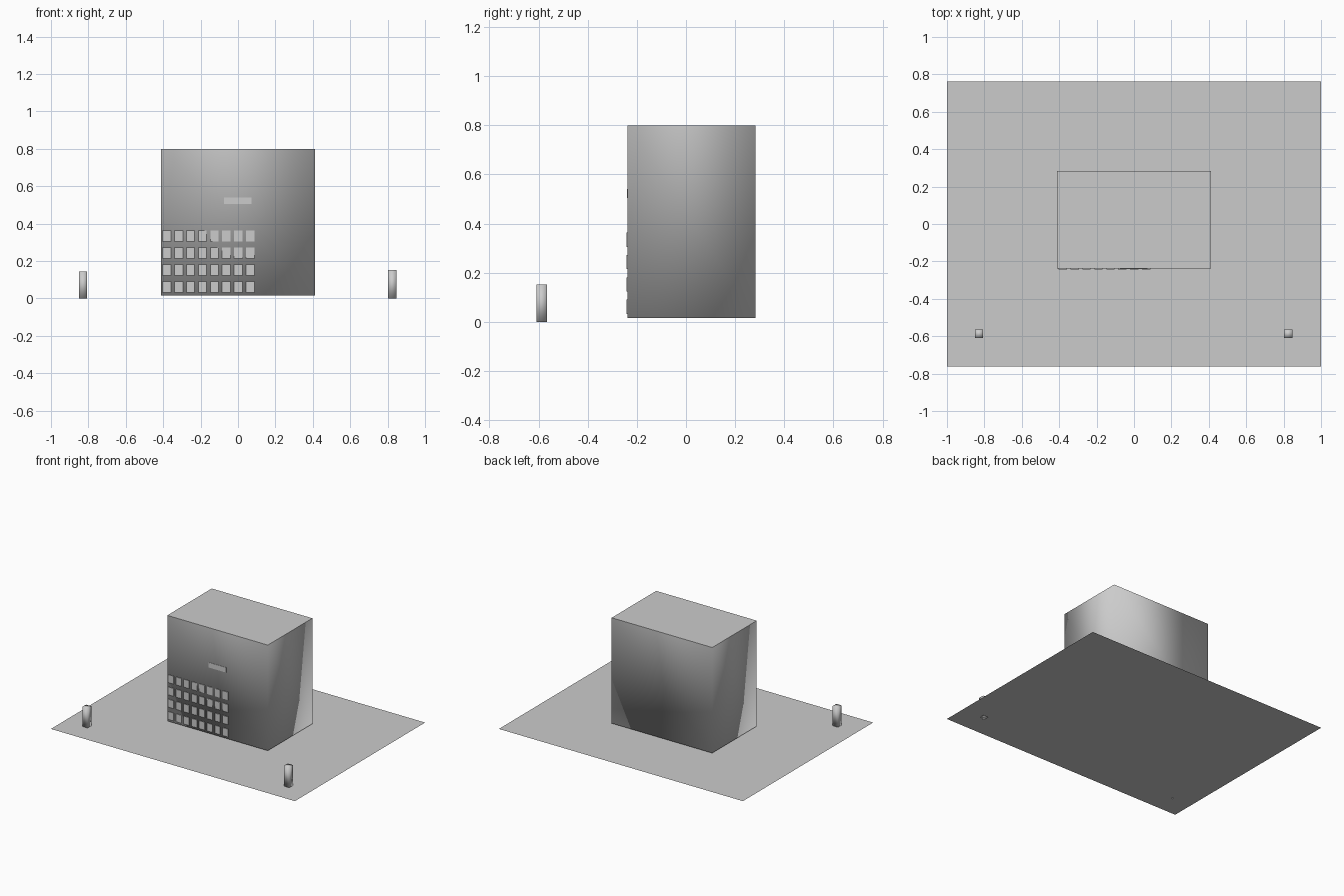
import bpy, bmesh

if "Cube" in bpy.data.objects:
    bpy.data.objects.remove(bpy.data.objects["Cube"])

grey = bpy.data.materials.new("plain grey")
grey.diffuse_color = (0.6, 0.6, 0.6, 1)
grey.use_nodes = True
grey.node_tree.nodes["Principled BSDF"].inputs["Base Color"].default_value = grey.diffuse_color


def finish(name, bm, smooth=False):
    mesh = bpy.data.meshes.new(name)
    bm.to_mesh(mesh)
    bm.free()
    mesh.materials.append(grey)
    for p in mesh.polygons:
        p.use_smooth = smooth
    obj = bpy.data.objects.new(name, mesh)
    bpy.context.collection.objects.link(obj)
    return obj


def box(name, x, y, z, smooth=False, split_top=False):
    bm = bmesh.new()
    bmesh.ops.create_cube(bm, size=1)
    for v in bm.verts:
        v.co = [r[0] + (c + 0.5) * (r[1] - r[0]) for c, r in zip(v.co, (x, y, z))]
    if split_top:
        top = [e for e in bm.edges if all(v.co.z > z[1] - 1e-4 for v in e.verts)]
        for e in top:
            e.smooth = False
    return finish(name, bm, smooth)


# Ground sheet
bm = bmesh.new()
bmesh.ops.create_grid(bm, x_segments=1, y_segments=1, size=1)
for v in bm.verts:
    v.co.y *= 0.762
finish("ground_sheet", bm)

# Main building: softly shaded walls under a crisp flat roof
FRONT = -0.238
box("building", (-0.413, 0.411), (FRONT, 0.283), (0.016, 0.798), True, True)

# Window grid low on the left of the front wall
for row in range(4):
    for col in range(8):
        x, z = -0.381 + col * 0.0637, 0.061 + row * 0.091
        box("window", (x - 0.022, x + 0.022), (FRONT - 0.004, FRONT + 0.001),
            (z - 0.029, z + 0.029))

# Sign plate
box("sign_plate", (-0.074, 0.071), (FRONT - 0.002, FRONT + 0.001), (0.504, 0.541))

# Gate posts at the front corners
for name, x, height in (("left_post", -0.828, 0.145), ("right_post", 0.825, 0.151)):
    box(name, (x - 0.022, x + 0.022), (-0.609, -0.565), (0, height), True)
